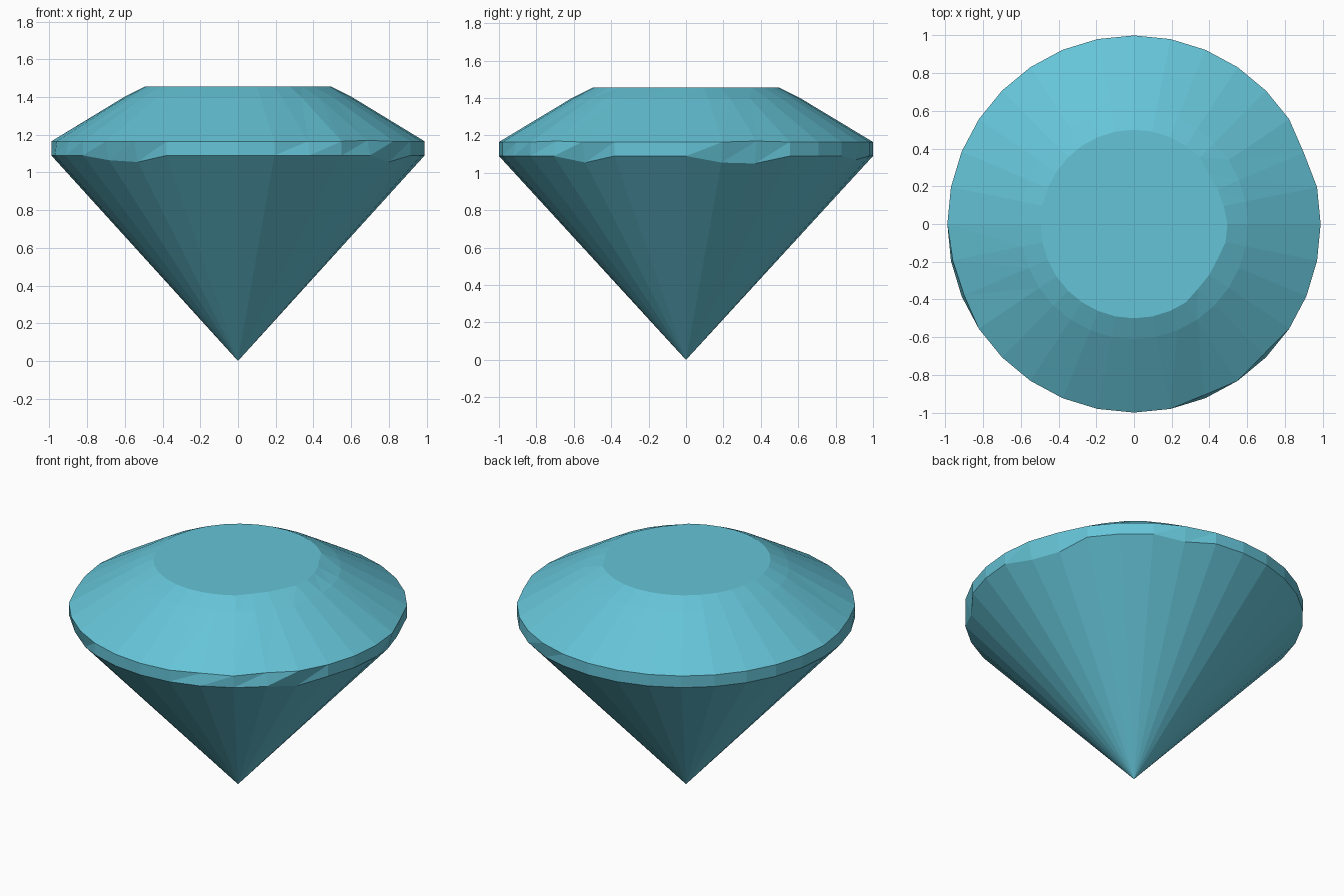
import bpy, bmesh, math

if "Cube" in bpy.data.objects:
    bpy.data.objects.remove(bpy.data.objects["Cube"])

N = 32          # facets around the stone
RX, RY = 0.99, 1.0

bm = bmesh.new()


def ring(radius, z, changes=None):
    """One ring of vertices; changes maps index -> (radius, z) for worn spots."""
    verts = []
    for i in range(N):
        r, h = (changes or {}).get(i, (radius, z))
        a = 2 * math.pi * i / N
        verts.append(bm.verts.new((RX * r * math.cos(a), RY * r * math.sin(a), h)))
    return verts


def bridge(low, high):
    for i in range(N):
        j = (i + 1) % N
        quad = (low[i], low[j], high[j], high[i])
        # triangulate so worn corners stay flat-faced
        bm.faces.new(quad[:3])
        bm.faces.new((quad[0], quad[2], quad[3]))


# Worn spots: the lower girdle edge slides down the pavilion cone
dips = {i: (z / 1.09, z) for i, z in
        {1: 1.055, 2: 1.05, 6: 1.07, 20: 1.065, 21: 1.055, 29: 1.055}.items()}
upper_chips = {2: (0.985, 1.17), 17: (0.99, 1.165), 18: (0.985, 1.165),
               26: (0.982, 1.165), 28: (0.98, 1.17)}
table_chips = {1: (0.49, 1.455), 2: (0.485, 1.455), 3: (0.48, 1.455),
               30: (0.485, 1.455), 29: (0.485, 1.455), 28: (0.485, 1.455)}

# Pavilion, girdle, crown and table rings
culet = bm.verts.new((0, 0, 0))
girdle_low = ring(1.0, 1.09, dips)
girdle_high = ring(1.0, 1.165, upper_chips)
crown = ring(0.61, 1.40)
table = ring(0.5, 1.455, table_chips)

for i in range(N):
    bm.faces.new((culet, girdle_low[(i + 1) % N], girdle_low[i]))
bridge(girdle_low, girdle_high)
bridge(girdle_high, crown)
bridge(crown, table)
bm.faces.new(table)
bmesh.ops.recalc_face_normals(bm, faces=bm.faces)

mesh = bpy.data.meshes.new("gemstone")
bm.to_mesh(mesh)
bm.free()
gem = bpy.data.objects.new("gemstone", mesh)
bpy.context.collection.objects.link(gem)

# Teal gem colour
mat = bpy.data.materials.new("teal_gem")
mat.diffuse_color = (0.13, 0.55, 0.68, 1)
mat.use_nodes = True
mat.node_tree.nodes["Principled BSDF"].inputs["Base Color"].default_value = mat.diffuse_color
mesh.materials.append(mat)
